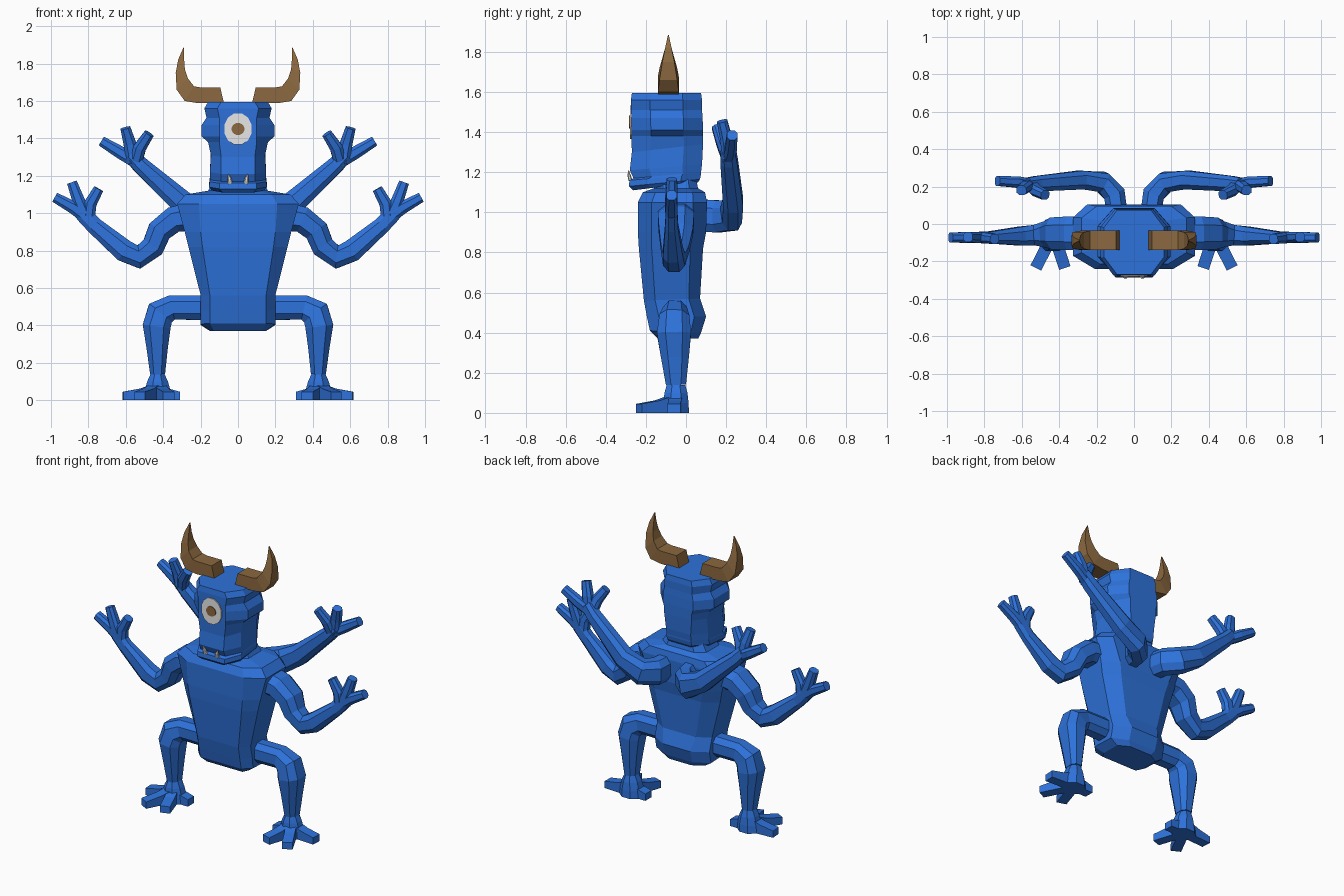
import bpy, bmesh, math
from mathutils import Vector


def material(name, rgb):
    m = bpy.data.materials.new(name)
    m.diffuse_color = (*rgb, 1)
    return m


BLUE = material("blue skin", (0.027, 0.17, 0.71))
BROWN = material("horn brown", (0.26, 0.14, 0.05))
WHITE = material("eye white", (0.8, 0.8, 0.8))


def skin(name, loops, mat, mirror=False):
    """Bridge equal-length loops of points into a capped solid."""
    bm = bmesh.new()
    rings = [[bm.verts.new(p) for p in loop] for loop in loops]
    n = len(rings[0])
    for a, b in zip(rings, rings[1:]):
        for i in range(n):
            j = (i + 1) % n
            bm.faces.new((a[i], a[j], b[j], b[i]))
    bm.faces.new(rings[0])
    bm.faces.new(rings[-1])
    bmesh.ops.recalc_face_normals(bm, faces=bm.faces)
    me = bpy.data.meshes.new(name)
    bm.to_mesh(me)
    bm.free()
    me.materials.append(mat)
    ob = bpy.data.objects.new(name, me)
    bpy.context.collection.objects.link(ob)
    if mirror:
        ob.modifiers.new("mirror", 'MIRROR').use_mirror_merge = False
    return ob


def limb(name, path, ref=(0, 1, 0), mat=BLUE, k=0.5):
    """Chamfered tube; path rows are x, y, z, half width, half depth along ref."""
    pts = [Vector(r[:3]) for r in path]
    loops = []
    for i, p in enumerate(pts):
        d0 = (p - pts[max(i - 1, 0)]).normalized()
        d1 = (pts[min(i + 1, len(pts) - 1)] - p).normalized()
        t = (d0 + d1).normalized()
        u = t.cross(Vector(ref)).normalized()
        v = u.cross(t)
        w, d = path[i][3:]
        loops.append([p + u * w * a + v * d * b for a, b in
                      ((k, -1), (1, -k), (1, k), (k, 1), (-k, 1), (-1, k), (-1, -k), (-k, -1))])
    return skin(name, loops, mat, True)


def body(name, rows, chamfer):
    """Octagonal stack; rows are z front, z back, half width, y front, y back, front half, back half."""
    loops = []
    for zf, zb, hw, yf, yb, ff, fb in rows:
        c = (yb - yf) * chamfer
        half = [(ff, yf), (hw, yf + c), (hw, yb - c), (fb, yb)]
        outline = half + [(-x, y) for x, y in reversed(half)]
        loops.append([(x, y, zf + (zb - zf) * (y - yf) / (yb - yf)) for x, y in outline])
    return skin(name, loops, BLUE)


# Torso: hips, chest, shoulders, short neck
body("torso", [
    (0.37, 0.37, 0.15, -0.14, 0.06, 0.13, 0.08),
    (0.41, 0.40, 0.20, -0.18, 0.075, 0.15, 0.10),
    (0.48, 0.48, 0.20, -0.195, 0.10, 0.15, 0.10),
    (0.56, 0.57, 0.20, -0.21, 0.07, 0.15, 0.12),
    (0.82, 0.82, 0.265, -0.235, 0.085, 0.19, 0.17),
    (0.90, 0.90, 0.285, -0.24, 0.10, 0.20, 0.19),
    (1.05, 1.05, 0.325, -0.24, 0.105, 0.21, 0.25),
    (1.10, 1.10, 0.28, -0.215, 0.095, 0.18, 0.20),
    (1.12, 1.12, 0.16, -0.16, 0.06, 0.10, 0.10),
    (1.17, 1.17, 0.13, -0.15, 0.05, 0.08, 0.08)], 0.2)

# Head: lip, mouth groove, cheeks, side bumps, brow
body("head", [
    (1.11, 1.15, 0.14, -0.265, 0.06, 0.08, 0.08),
    (1.13, 1.165, 0.155, -0.285, 0.07, 0.10, 0.09),
    (1.16, 1.19, 0.152, -0.282, 0.075, 0.10, 0.09),
    (1.17, 1.20, 0.15, -0.262, 0.075, 0.09, 0.09),
    (1.21, 1.24, 0.15, -0.28, 0.08, 0.09, 0.09),
    (1.30, 1.34, 0.145, -0.27, 0.085, 0.09, 0.10),
    (1.38, 1.38, 0.16, -0.272, 0.085, 0.10, 0.10),
    (1.41, 1.41, 0.195, -0.272, 0.085, 0.10, 0.11),
    (1.47, 1.47, 0.195, -0.272, 0.083, 0.10, 0.11),
    (1.51, 1.51, 0.168, -0.274, 0.08, 0.10, 0.10),
    (1.56, 1.56, 0.18, -0.275, 0.08, 0.11, 0.10),
    (1.595, 1.595, 0.16, -0.27, 0.075, 0.09, 0.09)], 0.27)


# Single eye made from two thin plates
def disc(name, rx, rz, y, mat, n=12):
    ring = [(rx * math.cos(2 * math.pi * (i + 0.5) / n),
             1.45 + rz * math.sin(2 * math.pi * (i + 0.5) / n)) for i in range(n)]
    skin(name, [[(x, yy, z) for x, z in ring] for yy in (y, y + 0.009)], mat)


disc("eye_white", 0.075, 0.087, -0.28, WHITE)
disc("eye_pupil", 0.035, 0.033, -0.284, BROWN)

# Pair of fangs rising from the lower lip
limb("fang", [(0.042, -0.277, 1.16, 0.013, 0.010),
              (0.046, -0.284, 1.185, 0.011, 0.008),
              (0.052, -0.286, 1.208, 0.002, 0.002)], mat=WHITE)

# Horns: block root, sweeping up to a point
inner_outer = [((0.095, 1.672), (0.075, 1.588), 0.052), ((0.20, 1.672), (0.215, 1.588), 0.052),
               ((0.235, 1.678), (0.285, 1.60), 0.052), ((0.268, 1.72), (0.328, 1.66), 0.044),
               ((0.284, 1.77), (0.333, 1.75), 0.030), ((0.288, 1.82), (0.32, 1.82), 0.016),
               ((0.288, 1.885), (0.292, 1.885), 0.002)]
skin("horn", [[(a[0], -0.088 - d, a[1]), (b[0], -0.088 - d, b[1]),
               (b[0], -0.088 + d, b[1]), (a[0], -0.088 + d, a[1])]
              for a, b, d in inner_outer], BROWN, True)

# Front arms: shoulder, elbow, forearm, palm
limb("front_arm", [
    (0.26, -0.05, 0.98, 0.075, 0.09), (0.345, -0.05, 0.965, 0.07, 0.09),
    (0.42, -0.05, 0.905, 0.066, 0.085), (0.455, -0.055, 0.82, 0.062, 0.07),
    (0.53, -0.06, 0.765, 0.062, 0.055), (0.61, -0.065, 0.80, 0.06, 0.05),
    (0.77, -0.072, 0.935, 0.045, 0.032), (0.83, -0.072, 1.0, 0.045, 0.03)])

# Back arms: rooted on the upper back, bent outward and up
limb("back_arm", [
    (0.09, 0.06, 0.985, 0.055, 0.08), (0.105, 0.16, 0.98, 0.06, 0.08),
    (0.17, 0.225, 0.985, 0.055, 0.078), (0.29, 0.235, 1.05, 0.05, 0.065),
    (0.52, 0.215, 1.255, 0.042, 0.045), (0.575, 0.21, 1.315, 0.036, 0.04)], ref=(0, 0, 1))

# Fingers: base, knuckle and tip of each
fingers = {
    "front_finger": [((0.79, -0.072, 0.96), (0.88, -0.072, 1.03), (0.98, -0.072, 1.085)),
                     ((0.81, -0.072, 0.97), (0.85, -0.072, 1.06), (0.888, -0.07, 1.165)),
                     ((0.80, -0.072, 0.96), (0.79, -0.075, 1.05), (0.745, -0.08, 1.13))],
    "back_finger": [((0.54, 0.21, 1.27), (0.63, 0.225, 1.325), (0.73, 0.23, 1.385)),
                    ((0.56, 0.21, 1.27), (0.578, 0.20, 1.37), (0.602, 0.18, 1.455)),
                    ((0.55, 0.21, 1.26), (0.525, 0.18, 1.35), (0.475, 0.155, 1.425))]}
for name, trio in fingers.items():
    for base, knuckle, tip in trio:
        limb(name, [(*base, 0.034, 0.03), (*knuckle, 0.034, 0.03), (*tip, 0.027, 0.026)])

# Legs: thigh straight out, knee, tapered shin, ankle
limb("leg", [
    (0.15, -0.055, 0.495, 0.066, 0.06), (0.355, -0.055, 0.495, 0.066, 0.06),
    (0.415, -0.058, 0.465, 0.078, 0.075), (0.435, -0.06, 0.395, 0.075, 0.085),
    (0.432, -0.055, 0.28, 0.057, 0.07), (0.43, -0.05, 0.14, 0.04, 0.05)])

# Foot: sloped pad with four splayed toes
pad = [(0.14, 0.04, 0.05), (0.10, 0.06, 0.062), (0.05, 0.075, 0.068), (0.0, 0.08, 0.07)]
skin("foot", [[(0.43 + w * math.cos(a), -0.05 + d * math.sin(a), z)
               for a in [math.pi * (i + 0.5) / 4 for i in range(8)]]
              for z, w, d in pad], BLUE, True)
for tx, ty in ((0.615, -0.06), (0.525, -0.235), (0.37, -0.235), (0.31, -0.05)):
    root, tip = Vector((0.43, -0.05)), Vector((tx, ty))
    side = (tip - root).normalized().orthogonal() * 0.032
    loops = []
    for f, top in ((0, 0.095), (0.5, 0.062), (1, 0.045)):
        c = root.lerp(tip, f)
        l, r = c + side, c - side
        loops.append([(*l, 0), (*r, 0), (*r, top), (*l, top)])
    skin("toe", loops, BLUE, True)
